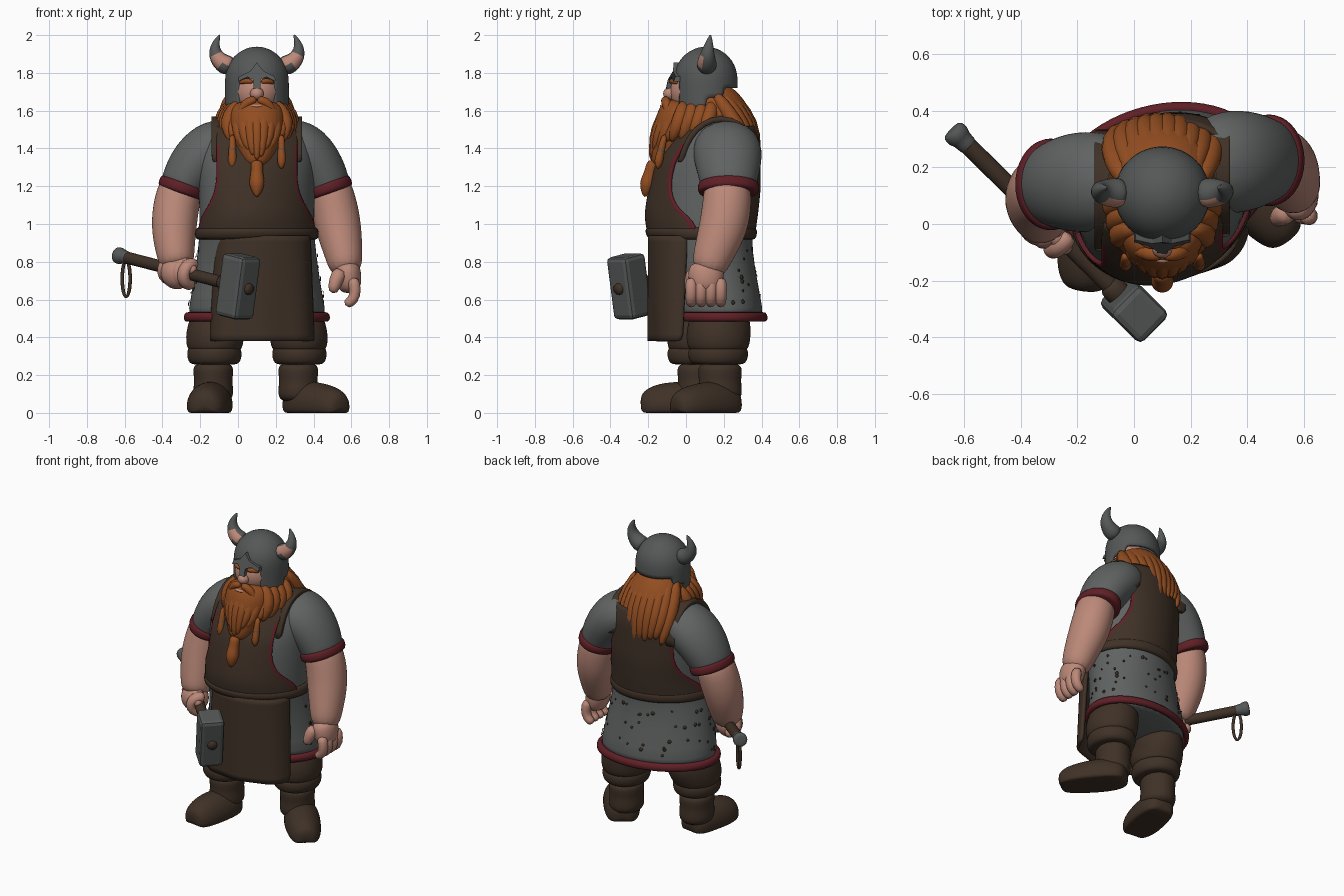
import bpy, bmesh, math, random
from mathutils import Vector, Matrix

random.seed(4)
old = bpy.data.objects.get("Cube")
if old:
    bpy.data.objects.remove(old, do_unlink=True)

def material(name, rgb):
    m = bpy.data.materials.new(name)
    m.use_nodes = True
    m.diffuse_color = (*rgb, 1)
    m.node_tree.nodes["Principled BSDF"].inputs["Base Color"].default_value = (*rgb, 1)
    return m

CLOTH = material("grey cloth", (.115, .125, .12))
METAL = material("dark steel", (.09, .097, .094))
SKIN = material("skin", (.5, .25, .19))
LEATHER = material("brown leather", (.05, .031, .02))
RED = material("red trim", (.115, .014, .019))
HAIR = material("ginger hair", (.29, .075, .015))
CX, SHEAR = .1, .13
SIDES = (("left", 1), ("right", -1))

def finish(name, bm, mats, sub=0, smooth=True, thick=0):
    bmesh.ops.recalc_face_normals(bm, faces=bm.faces)
    me = bpy.data.meshes.new(name)
    for f in bm.faces:
        f.smooth = smooth
    bm.to_mesh(me)
    bm.free()
    for m in mats:
        me.materials.append(m)
    ob = bpy.data.objects.new(name, me)
    bpy.context.collection.objects.link(ob)
    if sub:
        mod = ob.modifiers.new("smooth", "SUBSURF")
        mod.levels = mod.render_levels = sub
    if thick:
        ob.modifiers.new("thickness", "SOLIDIFY").thickness = thick
    return ob

def skin_rings(name, rings, mats, sub=2, sheet=0, loop=False, rule=None):
    """Join rows of points; sheet makes an open panel of that thickness; rule picks materials."""
    bm = bmesh.new()
    rows = [[bm.verts.new(p) for p in r] for r in rings]
    n = len(rows[0])
    for a, b in list(zip(rows, rows[1:])) + ([(rows[-1], rows[0])] if loop else []):
        for i in range(n - 1 if sheet else n):
            j = (i + 1) % n
            f = bm.faces.new((a[i], a[j], b[j], b[i]))
            if rule:
                f.material_index = rule(f.calc_center_median(), i)
    if not (sheet or loop):
        bm.faces.new(rows[0])
        bm.faces.new(rows[-1])
    return finish(name, bm, mats, sub, thick=sheet)

def tube(name, path, *mats, flat=1, ref=(0, 1, 0), sub=2, n=10, floor=False, rule=None, loop=False):
    """Round limb through (x, y, z, radius) points; flat scales it along ref."""
    pts, rings, last = [Vector(p[:3]) for p in path], [], len(path) - 1
    for i, p in enumerate(pts):
        a, b = (pts[i - 1], pts[(i + 1) % len(pts)]) if loop else (pts[max(i - 1, 0)], pts[min(i + 1, last)])
        d = (b - a).normalized()
        u = d.cross(Vector(ref)).normalized()
        v = u.cross(d) * flat
        turns = [math.tau * k / n for k in range(n)]
        ring = [p + path[i][3] * 1.04 * (u * math.cos(t) + v * math.sin(t)) for t in turns]
        rings.append([(q.x, q.y, max(q.z, 0) if floor else q.z) for q in ring])
    return skin_rings(name, rings, mats, sub, rule=rule, loop=loop)

def ball(name, loc, scale, mat):
    bm = bmesh.new()
    place = Matrix.Translation(loc) @ Matrix.Diagonal((*scale, 1))
    bmesh.ops.create_uvsphere(bm, u_segments=24, v_segments=14, radius=1, matrix=place)
    return finish(name, bm, [mat])

# Tunic: stacked ovals (z, centre y, half width, half depth)
BODY = [(.48, .15, .37, .26), (.54, .145, .365, .26), (.7, .125, .335, .25), (.85, .1, .315, .25),
        (.95, .08, .305, .27), (1.05, .08, .305, .285), (1.2, .1, .31, .28), (1.32, .112, .315, .265),
        (1.42, .14, .31, .235), (1.5, .155, .27, .205), (1.58, .16, .18, .15), (1.64, .15, .1, .1)]

def body_at(z):
    for a, b in zip(BODY, BODY[1:]):
        if z <= b[0]:
            return [p + (q - p) * (z - a[0]) / (b[0] - a[0]) for p, q in zip(a, b)]

def on_body(z, t, grow=0):
    _, cy, rx, ry = body_at(z)
    x = (rx + grow) * math.sin(t)
    return (CX + x, cy - (ry + grow) * math.cos(t) + SHEAR * x, z)

def oval(z, grow=0):
    return [on_body(z, math.tau * k / 32, grow) for k in range(32)]

skin_rings("tunic", [oval(r[0]) for r in BODY], [CLOTH], 1)
for name, z0, z1, grow, mat in (("tunic_hem", .481, .535, .016, RED), ("belt", .915, .985, .018, LEATHER)):
    hoop = [(z0, -.02), (z0, grow), ((z0 + z1) / 2, grow + .008), (z1, grow), (z1, -.02)]
    skin_rings(name, [oval(z, g) for z, g in hoop], [mat], 1, loop=True)

# Dark worn spots scattered over the sides and back of the tunic
bm = bmesh.new()
for i in range(60):
    z, t, r = random.uniform(.57, .87), random.uniform(1.15, 5.1), random.uniform(.006, .013)
    spot = [(z + r * math.sin(a), t + r / .3 * math.cos(a)) for a in (0, 1, 2, 3, 4, 5)]
    bm.faces.new([bm.verts.new(on_body(zz, tt, .003)) for zz, tt in spot])
finish("tunic_worn_spots", bm, [LEATHER], thick=.003)

# Apron bib, front and back, with red edging round the armholes
for name, turn in (("apron_bib_front", 0), ("apron_bib_back", math.pi)):
    rows = []
    for k in range(13):
        z = .94 + .58 * k / 12
        rx = body_at(z)[2]
        e = .205 + .11 * (max(0, 1.25 - z) / .25) ** 2
        lim = math.asin(min(e / rx, .97))
        rows.append([on_body(z, turn + (i / 12 - 1) * lim, .014) for i in range(25)])
    skin_rings(name, rows, [LEATHER, RED], 1, sheet=.02, rule=lambda c, i: int((i < 1 or i > 22) and c.z < 1.42))

# Shoulder straps
for side, s in SIDES:
    path = [(-.07, 1.33), (-.045, 1.42), (.012, 1.515), (.11, 1.575), (.22, 1.57), (.305, 1.515), (.345, 1.42), (.36, 1.33)]
    rows = [[(CX + s * (.17 + w), y + SHEAR * s * .2, z) for w in (0, .025, .05, .07)] for y, z in path]
    skin_rings(side + "_strap", rows, [LEATHER], 1, sheet=.03)

# Hanging apron skirt
rows = []
for k in range(9):
    h, row = k / 8, []
    for t in [(i / 8 - 1) * 1.5 for i in range(17)]:
        x = (.28 - .022 * h) * math.sin(t)
        ripple = .006 * math.cos(t * 7) * (1 - h)
        row.append((CX + .028 + x, -.02 + .035 * h - (.18 + .035 * h + ripple) * math.cos(t) ** .7 + .1 * x, .38 + .56 * h))
    rows.append(row)
skin_rings("apron_skirt", rows, [LEATHER], 1, sheet=.02)

# Sleeves, cuffs and arms
ARMS = {
    "left": ([(.2, .2, 1.46, .12), (.34, .22, 1.4, .155), (.425, .225, 1.3, .14), (.47, .225, 1.21, .122), (.477, .225, 1.19, .118)],
             [(.465, .22, 1.26, .11), (.505, .22, 1.12, .122), (.532, .2, .98, .122), (.562, .14, .83, .098), (.575, .11, .73, .08)]),
    "right": ([(0, .15, 1.46, .12), (-.15, .15, 1.4, .15), (-.24, .145, 1.3, .14), (-.287, .14, 1.21, .122), (-.294, .14, 1.19, .118)],
              [(-.285, .14, 1.26, .11), (-.325, .12, 1.12, .122), (-.342, .085, .98, .12), (-.332, .035, .84, .1), (-.32, .01, .76, .085)])}
for side, s in SIDES:
    sleeve, arm = ARMS[side]
    tube(side + "_sleeve", sleeve, CLOTH, flat=1.2, n=16)
    x, y, z = sleeve[-1][:3]
    cuff = [(x + s * d * .35, y, z - d, r) for d, r in ((-.03, .11), (-.028, .124), (0, .128), (.026, .124), (.028, .108))]
    tube(side + "_sleeve_cuff", cuff, RED, flat=1.25, n=20, sub=1)
    tube(side + "_arm", arm, SKIN, flat=1.06, n=14)

# Open left hand
tube("left_palm", [(.57, .11, .8, .07), (.585, .105, .72, .074), (.595, .105, .63, .055)], SKIN, flat=1.35)
for i in range(4):
    y = .028 + .052 * i
    tube(f"left_finger_{i + 1}", [(.605, y, .72, .033), (.624, y, .65, .033), (.612, y, .595, .031), (.565, y, .57, .026)], SKIN, sub=1)
tube("left_thumb", [(.55, .05, .76, .045), (.515, .025, .7, .038), (.5, .015, .63, .026)], SKIN, sub=1)

# Hammer
tail, hub = Vector((-.62, .31, .83)), Vector((0, -.3, .67))
d = (hub - tail).normalized()
up = (Vector((0, 0, 1)) - d * d.z).normalized()
across = up.cross(d)
L = (hub - tail).length
HAMMER = {"handle": (LEATHER, [(t, .033) for t in (0, .02, .2, L * .6, L + .08, L + .1)]),
          "pommel": (METAL, [(-.035, .03), (-.03, .046), (.005, .046), (.012, .036), (.05, .036), (.055, .03)]),
          "collar": (LEATHER, [(L - .13, .03), (L - .125, .045), (L - .07, .048), (L - .06, .04)])}
for part, (mat, steps) in HAMMER.items():
    tube("hammer_" + part, [(*(tail + d * t), r) for t, r in steps], mat, ref=up, sub=1)
bm = bmesh.new()
frame = Matrix((d, across, up)).transposed().to_4x4()
bmesh.ops.create_cube(bm, size=1, matrix=Matrix.Translation(hub) @ frame @ Matrix.Diagonal((.16, .15, .335, 1)))
bev = finish("hammer_head", bm, [METAL], smooth=False).modifiers.new("chamfer", "BEVEL")
bev.width, bev.segments = .024, 2
turns = [math.tau * k / 12 for k in range(12)]
wrist = [(-.592 + .022 * math.sin(t), .28 - .015 * math.sin(t), .71 + .1 * math.cos(t), .011) for t in turns]
tube("hammer_wrist_loop", wrist, LEATHER, n=6, sub=1, loop=True)

# Right fist closed round the handle
ball("right_palm", (-.322, .0, .745), (.088, .08, .09), SKIN)
for i in range(4):
    c = tail + d * (.375 + .05 * i)
    bends = [k * .85 - .6 for k in range(6)]
    curl = [(*(c + .06 * (up * math.cos(t) - across * math.sin(t))), .035) for t in bends]
    tube(f"right_finger_{i + 1}", curl, SKIN, ref=d, sub=1)
tube("right_thumb", [(-.3, -.02, .8, .038), (-.255, -.065, .775, .035), (-.23, -.1, .74, .025)], SKIN, sub=1)

# Legs, rolled cuffs and boots
FEET = {"left": (.325, .17, [(.285, .275, .035, .06), (.315, .225, .04, .1), (.38, .14, .045, .112), (.46, .05, .035, .105), (.52, -.02, .03, .088), (.55, -.06, .025, .055)]),
        "right": (-.125, .06, [(-.118, .15, .035, .06), (-.125, .1, .04, .1), (-.14, 0, .045, .11), (-.163, -.11, .035, .112), (-.172, -.19, .03, .095), (-.178, -.24, .025, .06)])}
for side, s in SIDES:
    x, y, foot = FEET[side]
    lean = .06 if s < 0 else .01
    tube(side + "_trouser", [(x - s * .07, y + lean, .56, .12), (x - s * .02, y + lean, .49, .148), (x, y, .4, .155), (x, y, .34, .145), (x, y, .32, .12)], LEATHER, flat=1.1, n=14)
    tube(side + "_trouser_roll", [(x, y, z, r) for z, r in ((.255, .1), (.26, .13), (.3, .144), (.345, .14), (.36, .11))], LEATHER, flat=1.1, n=16)
    tube(side + "_boot_shaft", [(x - .006, y + .01, z, r) for z, r in ((.27, .1), (.22, .106), (.17, .099), (.12, .106), (.05, .1))], LEATHER, flat=1.1, n=14)
    tube(side + "_boot_foot", foot, LEATHER, ref=(0, 0, 1), flat=1.1, floor=True, n=16)

# Face
ball("face", (CX, .055, 1.7), (.13, .14, .13), SKIN)
ball("nose", (CX, -.085, 1.69), (.036, .036, .034), SKIN)
ball("lower_lip", (CX, -.118, 1.625), (.035, .02, .01), SKIN)
for side, s in SIDES:
    tube(side + "_eyebrow", [(CX + s * .02, -.08, 1.75, .012), (CX + s * .055, -.074, 1.762, .016), (CX + s * .095, -.045, 1.745, .009)], HAIR, ref=(0, 0, 1), sub=1)

# Helmet: dome with a cut face opening, cheek guards and a raised back edge
rows = [(1.61, 1), (1.67, 1), (1.72, 1), (1.77, 1)] + [(1.77 + .17 * math.sin(a), math.cos(a)) for a in (.3, .6, .9, 1.2, 1.45)]
bm = bmesh.new()
grid = [[bm.verts.new((CX + .17 * r * math.sin(math.tau * k / 32), .105 - .17 * r * math.cos(math.tau * k / 32), z)) for k in range(32)] for z, r in rows]
for j, (a, b) in enumerate(zip(grid, grid[1:])):
    for k in range(32):
        turn = min(k + .5, 31.5 - k)
        if not (j < 3 and turn < 3 or j < 1 and turn > 8 or j < 2 and turn > 11):
            bm.faces.new((a[k], a[(k + 1) % 32], b[(k + 1) % 32], b[k]))
bm.faces.new(grid[-1])
finish("helmet", bm, [METAL], 1, thick=.018)

# Pointed brow and nose guard
half = [(0, 1.855), (.035, 1.81), (.095, 1.78), (.1, 1.755), (.05, 1.778), (.02, 1.765), (.018, 1.705), (0, 1.69)]
outline = half + [(-x, z) for x, z in half[-2:0:-1]]
bm = bmesh.new()
front = bm.faces.new([bm.verts.new((CX + x, -.112 + .45 * abs(x) + .45 * max(0, z - 1.75), z)) for x, z in outline])
ext = bmesh.ops.extrude_face_region(bm, geom=[front])
bmesh.ops.translate(bm, vec=(0, .045, 0), verts=[v for v in ext["geom"] if isinstance(v, bmesh.types.BMVert)])
finish("nose_guard", bm, [METAL], smooth=False)

# Horns with pale patches near the base
for side, s in SIDES:
    path = [(.13, .11, 1.83, .056), (.185, .11, 1.85, .052), (.222, .112, 1.895, .04), (.224, .122, 1.95, .023), (.195, .13, 2.005, .004)]
    tube(side + "_horn", [(CX + s * x, y, z, r) for x, y, z, r in path], METAL, SKIN, n=12,
         rule=lambda c, i: int(c.y < .085 and 1.85 < c.z < 1.9))

# Beard, moustache and braids
tube("beard", [(CX, .0, 1.65, .11), (CX, -.02, 1.58, .15), (CX, -.06, 1.48, .14), (CX, -.11, 1.38, .095), (CX, -.16, 1.3, .045)], HAIR, flat=.85, n=16)
for i in range(9):
    u = i / 4 - 1
    drop, bow = 1.31 + .12 * abs(u) + random.uniform(-.02, .02), .09 * u * u
    tube(f"beard_lock_{i + 1}", [(CX + u * .1, bow - .09, 1.635 - .01 * abs(u), .022), (CX + u * .14, bow - .135, 1.55, .036),
                                 (CX + u * .125, bow - .165, 1.46, .036), (CX + u * .075, bow * .6 - .185, drop, .012)], HAIR, sub=1, n=8)
tube("beard_tail", [(CX, -.17, 1.34, .04), (CX, -.19, 1.27, .028), (CX, -.205, 1.21, .05), (CX, -.22, 1.14, .008)], HAIR)
tube("beard_ring", [(CX, -.18, 1.305, .036), (CX, -.19, 1.25, .034)], METAL, sub=1)
for side, s in SIDES:
    x = CX + s * .13
    tube(side + "_moustache", [(CX, -.112, 1.66, .02), (CX + s * .045, -.108, 1.652, .027), (CX + s * .085, -.09, 1.605, .026), (CX + s * .1, -.09, 1.54, .01)], HAIR, sub=1)
    tube(side + "_braid", [(x, -.11, 1.48, .02), (x, -.135, 1.38, .018), (x, -.145, 1.33, .028), (x, -.15, 1.29, .006)], HAIR, sub=1)
    tube(side + "_braid_ring", [(x, -.125, 1.41, .023), (x, -.138, 1.37, .023)], METAL, sub=1)
    for i in range(4):
        y, w = .14 - .05 * i, .012 * i
        tube(f"{side}_side_lock_{i + 1}", [(CX + s * (.125 - w), y, 1.65, .03), (CX + s * (.18 - w), y - .01, 1.58, .046),
                                           (CX + s * (.195 - w), y - .04, 1.51, .042), (CX + s * (.17 - w), y - .07, 1.43, .012)], HAIR, sub=1, n=8)

# Long hair down the back
tube("hair_mass", [(CX, .11, 1.71, .13), (CX, .15, 1.62, .175), (CX, .19, 1.54, .19), (CX, .24, 1.45, .17), (CX, .28, 1.37, .13)], HAIR, flat=.85, n=16)
for i in range(10):
    u = (i - 4.5) / 4.5
    v, tip = u * u, 1.33 + random.uniform(-.04, .03)
    tube(f"hair_lock_{i + 1}", [(CX + u * .13, .225 - .08 * v, 1.7, .03), (CX + u * .17, .315 - .09 * v, 1.59, .045),
                                (CX + u * .18, .36 - .06 * v, 1.47, .045), (CX + u * .15, .38 - .03 * v, tip, .015)], HAIR, sub=1, n=8)
